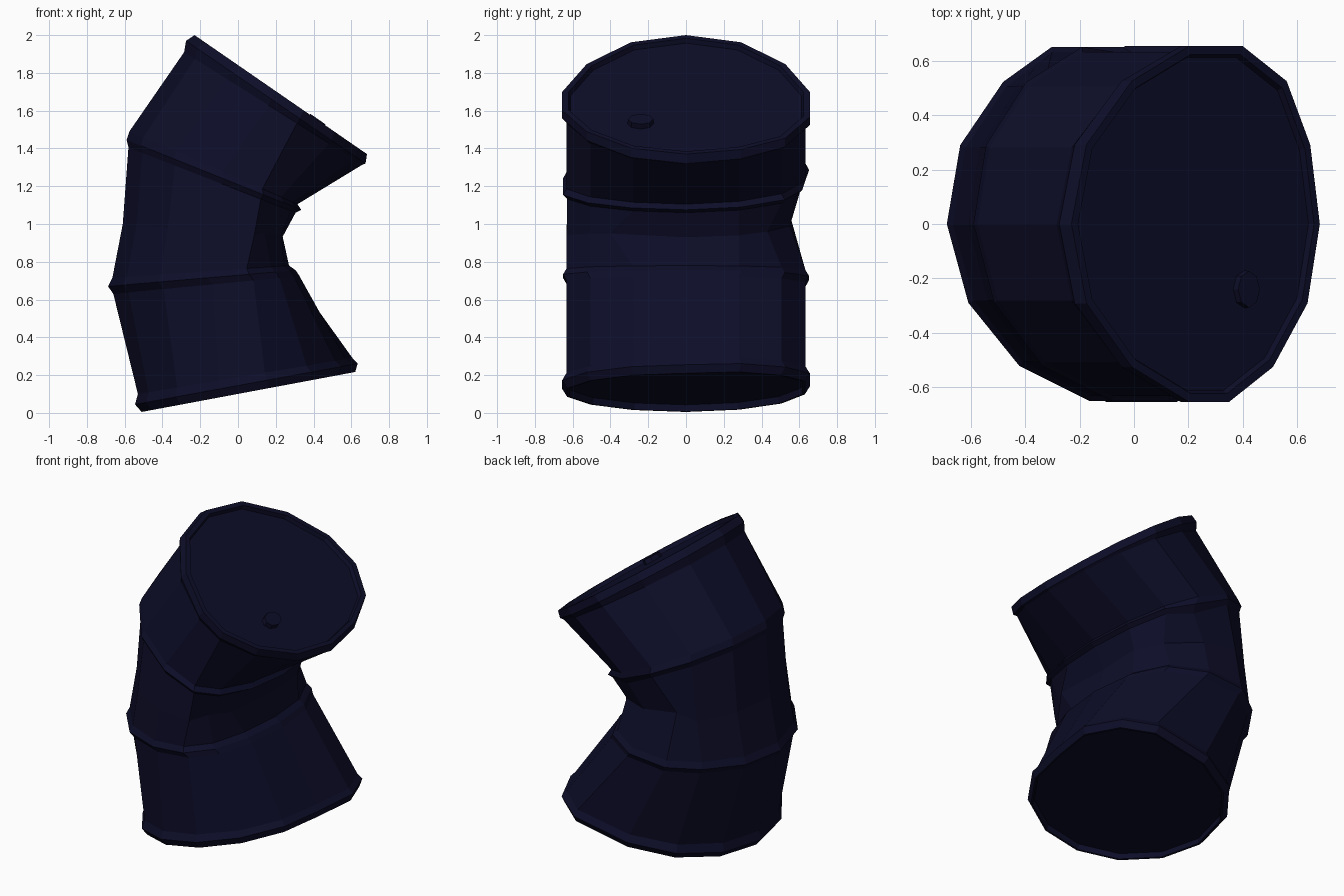
import bpy, bmesh
from math import sin, cos, pi
from mathutils import Vector, Matrix

if "Cube" in bpy.data.objects:
    bpy.data.objects.remove(bpy.data.objects["Cube"])

N = 14
paint = bpy.data.materials.new("dark_navy_paint")
paint.diffuse_color = (0.004, 0.004, 0.022, 1)
paint.use_nodes = True
paint.node_tree.nodes["Principled BSDF"].inputs["Base Color"].default_value = paint.diffuse_color


def finish(bm, name):
    bmesh.ops.recalc_face_normals(bm, faces=bm.faces)
    me = bpy.data.meshes.new(name)
    bm.to_mesh(me)
    bm.free()
    me.materials.append(paint)
    ob = bpy.data.objects.new(name, me)
    bpy.context.collection.objects.link(ob)
    return ob


# Sideways squash of the 14 corners within each section's plane (hundredths)
BASE = (0, 9, 15, 20, 7, 3, 1, 0, 0, 0, 0, 0, 0, 0)
RIB = (0, 2, 5, 4, 0, 2, 0, 0, 3, 8, 14, 14, 8, 2)
WAIST = (0, 0, 0, 0, 0, 2, 0, 0, 3, 8, 15, 18, 8, 2)
HIGH = (0, 1, 4, 6, 4, 2, 0, 0, 3, 8, 15, 16, 8, 2)
TOP = (0, 1, 5, 7, 8, 5, 1, 0, 1, 5, 8, 2, 0, 0)

# Tilted cross-sections: left x, left z, right x, right z, half width, squash
rings = [
    (-0.51, 0.005, 0.585, 0.21, 0.645, BASE),   # bottom rim
    (-0.545, 0.045, 0.60, 0.255, 0.672, BASE),
    (-0.53, 0.10, 0.57, 0.285, 0.648, BASE),
    (-0.66, 0.63, 0.325, 0.725, 0.648, RIB),    # lower rib
    (-0.688, 0.67, 0.305, 0.755, 0.668, RIB),
    (-0.665, 0.715, 0.27, 0.78, 0.648, RIB),
    (-0.61, 1.00, 0.235, 0.93, 0.648, WAIST),   # crumpled waist
    (-0.58, 1.405, 0.305, 1.06, 0.645, HIGH),   # upper rib
    (-0.59, 1.445, 0.335, 1.075, 0.668, HIGH),
    (-0.575, 1.49, 0.315, 1.105, 0.648, HIGH),
    (-0.285, 1.91, 0.66, 1.315, 0.648, TOP),    # top rim
    (-0.275, 1.97, 0.675, 1.32, 0.672, TOP),
    (-0.23, 2.0, 0.683, 1.37, 0.672, TOP),
]
# Pushed-in corners, by (ring, side index)
dents = {
    (6, 1): (0.235, 0.28, 0.94), (6, 13): (0.23, -0.40, 0.95),
    (6, 2): (0.13, 0.43, 0.96), (6, 12): (0.14, -0.51, 0.95),
    (6, 3): (-0.08, 0.55, 0.99), (6, 4): (-0.32, 0.555, 1.03),
    (7, 3): (0.02, 0.575, 1.14), (8, 3): (0.04, 0.615, 1.18),
}


def ring_points(i):
    lx, lz, rx, rz, b, squash = rings[i]
    c = Vector(((lx + rx) / 2, 0, (lz + rz) / 2))
    a = Vector(((rx - lx) / 2, 0, (rz - lz) / 2))
    pts = []
    for k in range(N):
        t = 2 * pi * k / N
        p = c + a * (cos(t) + squash[k] / 100 / a.x) + Vector((0, b * sin(t), 0))
        pts.append(Vector(dents.get((i, k), p)))
    return pts


def recess(loop, scale, push):
    mid = sum(loop, Vector()) / N
    return [mid + (p - mid) * scale + push for p in loop]


# Drum shell with rims, ribs and recessed ends
axis = Vector((0.568, 0, 0.823))
base_axis = Vector((-0.184, 0, 0.983))
loops = [ring_points(i) for i in range(len(rings))]
low, top = loops[0], loops[-1]
loops = ([recess(low, 0.97, base_axis * 0.035), recess(low, 0.98, Vector())] + loops +
         [recess(top, 0.95, Vector()), recess(top, 0.935, axis * -0.025)])
bm = bmesh.new()
vs = [[bm.verts.new(p) for p in loop] for loop in loops]
for a, b in zip(vs, vs[1:]):
    for k in range(N):
        j = (k + 1) % N
        bm.faces.new((a[k], a[j], b[j], b[k]))
bm.faces.new(vs[0][::-1])
bm.faces.new(vs[-1])
finish(bm, "bent_drum")

# Filler cap on the lid
bm = bmesh.new()
bmesh.ops.create_cone(bm, cap_ends=True, segments=8, radius1=0.07,
                      radius2=0.067, depth=0.04)
bmesh.ops.scale(bm, vec=(0.72, 1, 1), verts=bm.verts)
cap = finish(bm, "filler_cap")
rot = Vector((0, 0, 1)).rotation_difference(axis).to_matrix().to_4x4()
seat = Vector((0.42, -0.24, 2.0 - 0.65 * 0.69))
cap.matrix_world = Matrix.Translation(seat - axis * 0.015) @ rot
